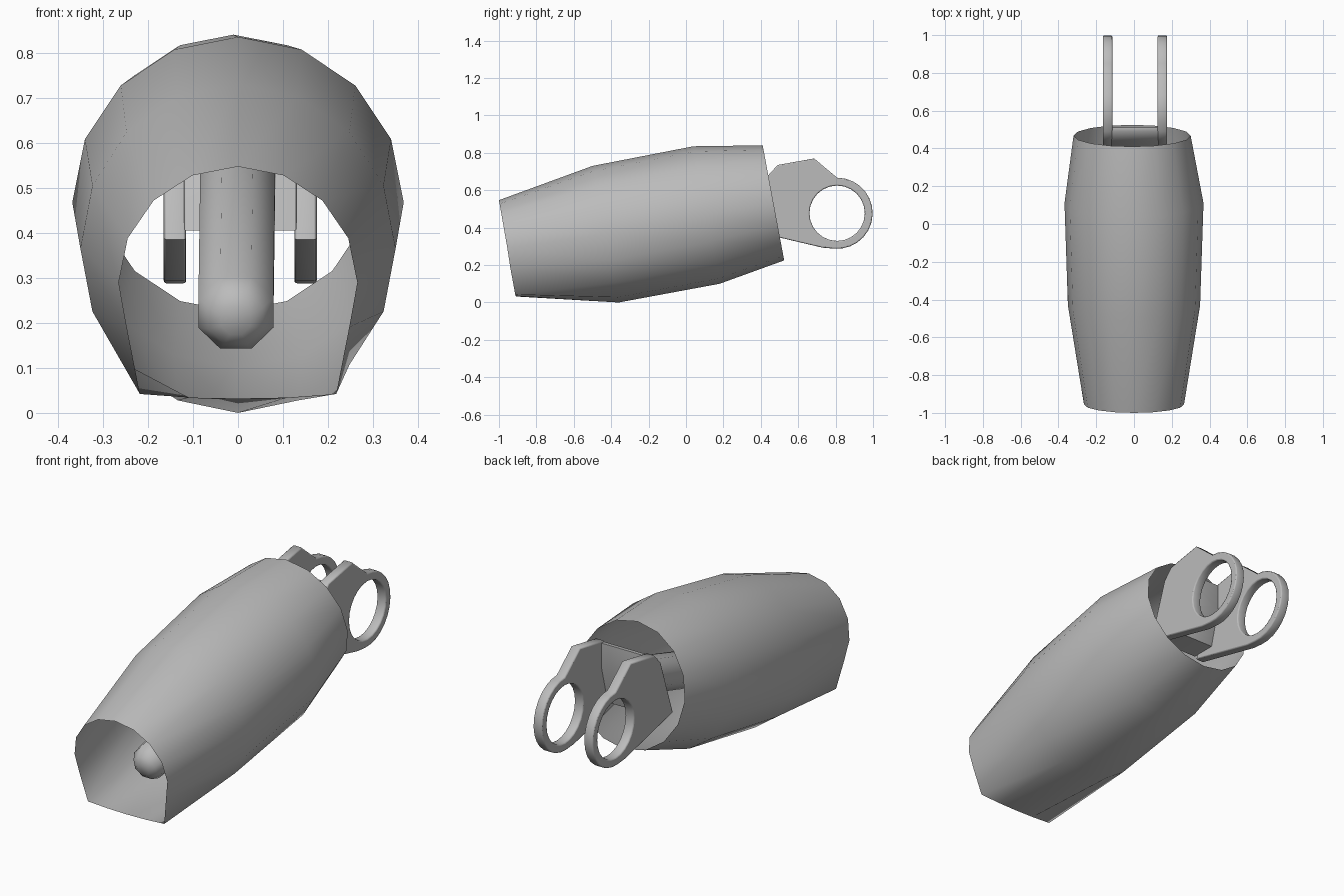
import bpy, bmesh
from math import sin, cos, pi, radians
from mathutils import Vector

cube = bpy.data.objects.get("Cube")
if cube:
    bpy.data.objects.remove(cube, do_unlink=True)

grey = bpy.data.materials.new("plain grey")
grey.use_nodes = True
grey.diffuse_color = (0.5, 0.5, 0.5, 1)
grey.node_tree.nodes["Principled BSDF"].inputs["Base Color"].default_value = (0.5, 0.5, 0.5, 1)


def finish(name, mesh, angle):
    """Link a mesh as a named, smooth shaded grey part."""
    obj = bpy.data.objects.new(name, mesh)
    bpy.context.collection.objects.link(obj)
    mesh.materials.clear()
    mesh.materials.append(grey)
    bpy.ops.object.select_all(action="DESELECT")
    obj.select_set(True)
    bpy.context.view_layer.objects.active = obj
    bpy.ops.object.shade_smooth_by_angle(angle=radians(angle))
    return obj


def loft(name, rings, caps, angle):
    """Skin a row of equal point rings."""
    bm = bmesh.new()
    loops = [[bm.verts.new(p) for p in ring] for ring in rings]
    n = len(loops[0])
    for a, b in zip(loops, loops[1:]):
        for i in range(n):
            j = (i + 1) % n
            bm.faces.new((a[i], a[j], b[j], b[i]))
    if caps:
        bm.faces.new(loops[0])
        bm.faces.new(loops[-1])
    bmesh.ops.recalc_face_normals(bm, faces=bm.faces)
    mesh = bpy.data.meshes.new(name)
    bm.to_mesh(mesh)
    bm.free()
    return finish(name, mesh, angle)


def plate(name, x, half, bevel, outlines):
    """Extrude side profiles (y, z), later outlines being holes."""
    curve = bpy.data.curves.new(name, "CURVE")
    curve.dimensions = "2D"
    curve.fill_mode = "BOTH"
    curve.extrude = half - bevel
    curve.bevel_depth = bevel
    curve.bevel_resolution = 1
    curve.offset = -bevel
    for pts in outlines:
        spline = curve.splines.new("POLY")
        spline.points.add(len(pts) - 1)
        for p, (y, z) in zip(spline.points, pts):
            p.co = (y, z, 0, 1)
        spline.use_cyclic_u = True
    temp = bpy.data.objects.new(name + "_curve", curve)
    bpy.context.collection.objects.link(temp)
    graph = bpy.context.evaluated_depsgraph_get()
    mesh = bpy.data.meshes.new_from_object(temp.evaluated_get(graph))
    bpy.data.objects.remove(temp, do_unlink=True)
    obj = finish(name, mesh, 50)
    obj.rotation_euler = (pi / 2, 0, pi / 2)
    obj.location.x = x
    return obj


# Sleeve: tilted sixteen-sided rings, open at both ends
SIDES = 16


def sleeve_ring(top, bottom, half_width, x=0):
    pts = []
    for i in range(SIDES):
        a = 2 * pi * i / SIDES
        t = (1 - cos(a)) / 2
        pts.append((x + half_width * sin(a),
                    top[0] + (bottom[0] - top[0]) * t,
                    top[1] + (bottom[1] - top[1]) * t))
    return pts


def flatten_floor(ring, corner):
    """Square off the underside of the front opening."""
    out = []
    for i, (x, y, z) in enumerate(ring):
        k = min(i, SIDES - i)
        side = 1 if i < SIDES / 2 else -1
        if k == 5:
            x, y, z = side * 0.247, -0.94, 0.19
        elif k == 6:
            x, y, z = side * corner, -0.913, 0.042
        elif k == 7:
            x, y, z = side * corner / 2, -0.91, 0.034
        out.append((x, y, z))
    return out


front = flatten_floor(sleeve_ring((-1, 0.547), (-0.91, 0.032), 0.265), 0.218)
loft("sleeve", [
    front,
    sleeve_ring((-0.5, 0.73), (-0.36, 0.0), 0.35),
    sleeve_ring((0.04, 0.835), (0.18, 0.1), 0.368),
    sleeve_ring((0.41, 0.84), (0.525, 0.225), 0.31, -0.01),
], False, 80)

# Rod: eight-sided shaft with a rounded tip, rising to the rear
start, end = Vector((-0.005, -0.77, 0.205)), Vector((0, 0.42, 0.56))
axis = (end - start).normalized()
side = Vector((1, 0, 0))
up = side.cross(axis).normalized()
length = (end - start).length


def rod_ring(distance, radius):
    c = start + axis * distance
    return [c + radius * (side * cos(a) + up * sin(a))
            for a in (2 * pi * (i + 0.5) / 8 for i in range(8))]


loft("rod", [rod_ring(0, 0.035), rod_ring(0.02, 0.066),
             rod_ring(0.06, 0.09), rod_ring(length, 0.09)], True, 60)

# Paired lugs with round eyes
centre_y, centre_z = 0.808, 0.477


def arc(radius, first, last, steps):
    angles = (radians(first + (last - first) * i / steps) for i in range(steps + 1))
    return [(centre_y + radius * cos(a), centre_z + radius * sin(a)) for a in angles]


outline = [(0.34, 0.385), (0.73, 0.293)] + arc(0.19, -95, 90, 14)
outline += [(0.685, 0.77), (0.49, 0.735), (0.44, 0.68)]
eye = arc(0.148, 0, 345, 23)
for name, x in (("left_lug", 0.15), ("right_lug", -0.14)):
    plate(name, x, 0.025, 0.006, [outline, eye])

# Cross block joining the lugs
plate("cross_block", 0.005, 0.125, 0.004,
      [[(0.33, 0.405), (0.46, 0.405), (0.51, 0.6), (0.51, 0.73), (0.49, 0.73), (0.44, 0.68)]])
